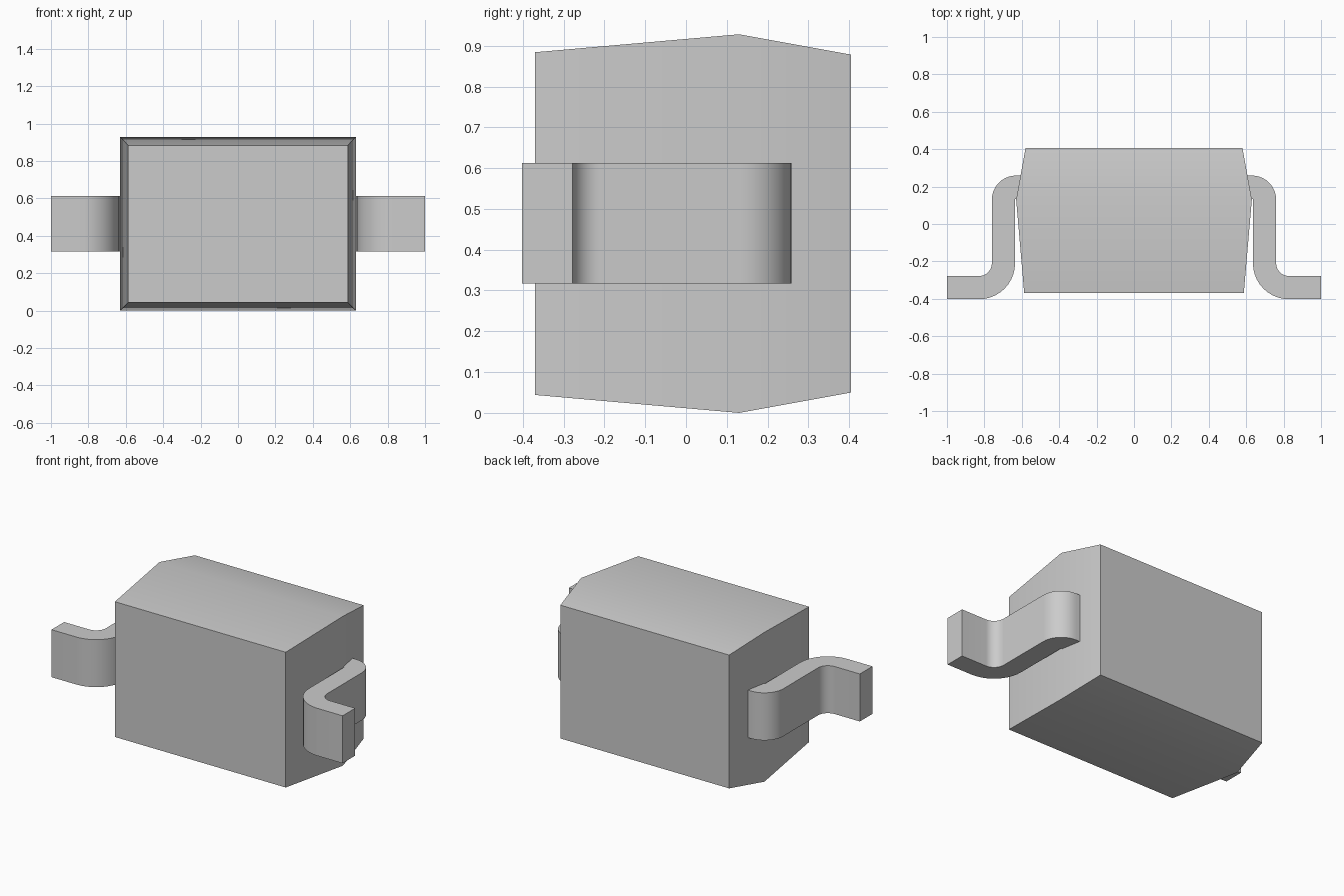
import bpy, bmesh, math

cube = bpy.data.objects.get("Cube")
if cube:
    bpy.data.objects.remove(cube, do_unlink=True)

grey = bpy.data.materials.new("plain grey")
grey.use_nodes = True
COLOUR = (0.6, 0.6, 0.6, 1)
grey.diffuse_color = COLOUR
grey.node_tree.nodes["Principled BSDF"].inputs["Base Color"].default_value = COLOUR


def loft(name, rings):
    """Bridge equal-length closed rings and cap both ends."""
    bm = bmesh.new()
    loops = [[bm.verts.new(p) for p in ring] for ring in rings]
    n = len(loops[0])
    for a, b in zip(loops, loops[1:]):
        for i in range(n):
            j = (i + 1) % n
            bm.faces.new((a[i], a[j], b[j], b[i]))
    bm.faces.new(loops[0][::-1])
    bm.faces.new(loops[-1])
    bmesh.ops.recalc_face_normals(bm, faces=bm.faces)
    mesh = bpy.data.meshes.new(name)
    bm.to_mesh(mesh)
    bm.free()
    mesh.materials.append(grey)
    obj = bpy.data.objects.new(name, mesh)
    bpy.context.collection.objects.link(obj)
    bpy.ops.object.select_all(action='DESELECT')
    obj.select_set(True)
    bpy.context.view_layer.objects.active = obj
    bpy.ops.object.shade_smooth_by_angle(angle=math.radians(30))
    return obj


# Body: a block tapering from its widest section to the front and back
MID = 0.464
sections = [(-0.37, 0.587, 0.42), (0.13, 0.63, 0.464), (0.405, 0.58, 0.414)]
loft("body", [[(-w, y, MID - h), (w, y, MID - h), (w, y, MID + h), (-w, y, MID + h)]
              for y, w, h in sections])

# Leads: bent strip, swept along a centre line of (x, y, tangent angle)
HALF, BOTTOM, TOP, STEPS = 0.062, 0.317, 0.612, 10


def bend(cx, cy, radius, start, end, turn):
    for i in range(STEPS + 1):
        a = math.radians(start + (end - start) * i / STEPS)
        yield cx + radius * math.cos(a), cy + radius * math.sin(a), a + turn


def lead(name, side):
    quarter = math.pi / 2
    path = [(0.55, 0.197, 0)]
    path += bend(0.631, 0.13, 0.067, 90, 0, -quarter)
    path += bend(0.828, -0.21, 0.13, 180, 270, quarter)
    path.append((1.0, -0.34, 0))
    rings = []
    for x, y, t in path:
        nx, ny = -math.sin(t) * HALF, math.cos(t) * HALF
        rings.append([(side * (x + s * nx), y + s * ny, z)
                      for s, z in ((1, BOTTOM), (-1, BOTTOM), (-1, TOP), (1, TOP))])
    return loft(name, rings)


lead("left_lead", 1)
lead("right_lead", -1)
